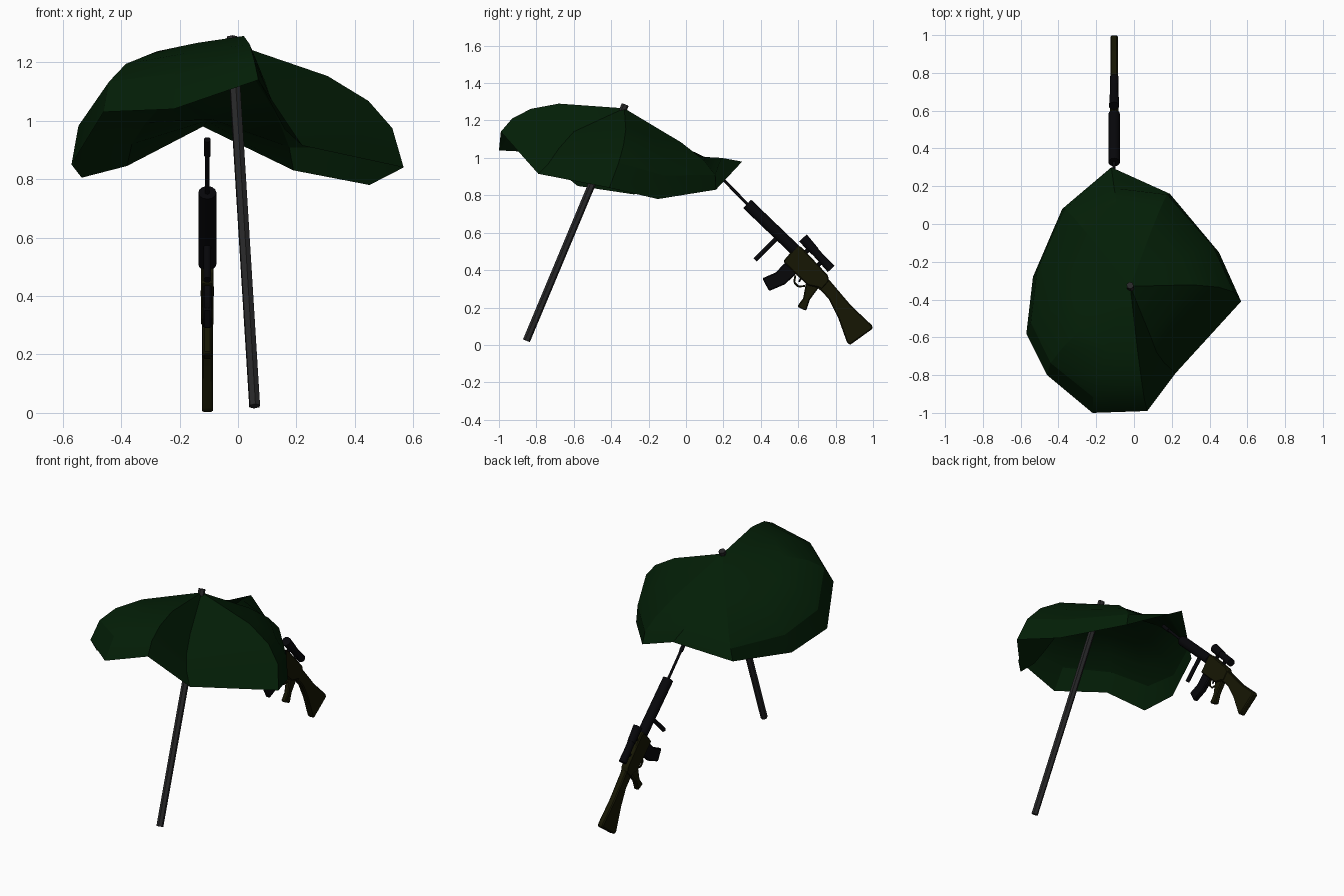
import bpy, bmesh, math
from mathutils import Vector

if "Cube" in bpy.data.objects:
    bpy.data.objects.remove(bpy.data.objects["Cube"])

RX = -0.105  # centre plane of the rifle


def material(name, rgb):
    m = bpy.data.materials.new(name)
    m.diffuse_color = (*rgb, 1)
    m.use_nodes = True
    m.node_tree.nodes["Principled BSDF"].inputs["Base Color"].default_value = m.diffuse_color
    return m


GREEN = material("dark_green_cloth", (0.001, 0.013, 0.002))
BLACK = material("black_metal", (0.002, 0.002, 0.003))
OLIVE = material("olive", (0.008, 0.008, 0.001))
GREY = material("dark_grey", (0.020, 0.020, 0.021))


def finish(name, bm, mat, angle=35):
    me = bpy.data.meshes.new(name)
    bmesh.ops.recalc_face_normals(bm, faces=bm.faces)
    bm.to_mesh(me)
    bm.free()
    ob = bpy.data.objects.new(name, me)
    bpy.context.collection.objects.link(ob)
    me.materials.append(mat)
    bpy.ops.object.select_all(action='DESELECT')
    ob.select_set(True)
    bpy.context.view_layer.objects.active = ob
    bpy.ops.object.shade_smooth_by_angle(angle=math.radians(angle))
    return ob


def tube(name, p0, p1, r0, r1, mat, n=8):
    """Tapered cylinder between two points."""
    p0, p1 = Vector(p0), Vector(p1)
    d = p1 - p0
    bm = bmesh.new()
    bmesh.ops.create_cone(bm, cap_ends=True, segments=n, radius1=r0, radius2=r1, depth=d.length)
    bmesh.ops.rotate(bm, verts=bm.verts, matrix=d.to_track_quat('Z', 'Y').to_matrix())
    bmesh.ops.translate(bm, verts=bm.verts, vec=(p0 + p1) / 2)
    return finish(name, bm, mat, 50)


def gun_tube(name, a, b, r0, r1, mat, n=10):
    return tube(name, (RX, *a), (RX, *b), r0, r1, mat, n)


def plate(name, outline, width, mat):
    """Side outline (y, z) extruded along x, with a light bevel."""
    bm = bmesh.new()
    f = bm.faces.new([bm.verts.new((RX - width / 2, y, z)) for y, z in outline])
    ext = bmesh.ops.extrude_face_region(bm, geom=[f])
    moved = [v for v in ext["geom"] if isinstance(v, bmesh.types.BMVert)]
    bmesh.ops.translate(bm, verts=moved, vec=(width, 0, 0))
    ob = finish(name, bm, mat)
    bev = ob.modifiers.new("bevel", 'BEVEL')
    bev.width, bev.segments = 0.006, 1
    return ob


# --- canopy: ribs from the apex to each rim point, one dented and one folded in
apex = Vector((-0.02, -0.33, 1.265))
axis = Vector((-0.054, 0.38, 0.92)).normalized()
rim = [(-.12, .30, .98), (.19, .16, .83), (.45, -.15, .78), (.567, -.41, .84),
       (.22, -.79, .915), (.07, -.99, 1.14), (-.22, -1, 1.04), (-.46, -.80, 1.03),
       (-.57, -.58, .85), (-.535, -.28, .805), (-.38, .08, .845)]
curve = [(.57, .26), (.81, .46), (.945, .68), (1, 1)]
special = {
    0: [(-.07, -.04, 1.05), (-.09, .10, 1.005), (-.105, .19, 1.0)],
    4: [(.09, -.60, 1.14), (.12, -.68, 1.05), (.16, -.735, .97)],
    5: [(.02, -.68, 1.29), (.04, -.83, 1.262), (.055, -.93, 1.21)],
}
bm = bmesh.new()
top = bm.verts.new(apex)
ribs = []
for i, p in enumerate(rim):
    if i in special:
        pts = special[i] + [p]
    else:
        v = Vector(p) - apex
        depth = v.dot(axis)
        flat = v - axis * depth
        pts = [apex + flat * r + axis * depth * d for r, d in curve]
    ribs.append([bm.verts.new(q) for q in pts])
for i, a in enumerate(ribs):
    b = ribs[(i + 1) % len(ribs)]
    bm.faces.new((top, a[0], b[0]))
    for k in range(len(a) - 1):
        bm.faces.new((a[k], a[k + 1], b[k + 1], b[k]))
finish("canopy", bm, GREEN, 25)

# --- leaning pole
tube("pole", (0.057, -0.853, 0.023), (-0.021, -0.325, 1.285), 0.020, 0.020, GREY, 6)

# --- barrel and fore end
gun_tube("barrel", (.345, .735), (.16, .925), .008, .008, BLACK)
gun_tube("muzzle", (.200, .882), (.148, .935), .012, .012, BLACK)
gun_tube("handguard", (.582, .509), (.327, .754), .031, .031, BLACK, 12)
gun_tube("foregrip", (.49, .575), (.37, .455), .013, .013, BLACK)

# --- body
plate("receiver", [(.519, .447), (.595, .535), (.62, .52), (.759, .372), (.765, .34),
                   (.727, .297), (.706, .307), (.652, .318), (.594, .372)], .044, OLIVE)
plate("magazine", [(.408, .356), (.481, .388), (.529, .440), (.594, .385),
                   (.529, .324), (.444, .288)], .03, BLACK)
plate("pistol_grip", [(.642, .335), (.626, .249), (.594, .205), (.642, .182),
                      (.663, .243), (.71, .307)], .032, OLIVE)
plate("stock", [(.70, .307), (.76, .355), (.882, .211), (.993, .106), (1.0, .088),
                (.877, 0), (.861, .012), (.813, .147), (.765, .243), (.727, .285)], .038, OLIVE)
plate("trigger", [(.612, .365), (.622, .355), (.606, .334), (.600, .338)], .01, BLACK)

# --- trigger guard: a chain of short bars
guard = [(.585, .372), (.578, .335), (.600, .312), (.637, .315)]
for a, b in zip(guard, guard[1:]):
    gun_tube("trigger_guard", a, b, .005, .005, OLIVE, 6)

# --- scope with its two mounts
gun_tube("scope_front", (.69, .50), (.625, .572), .024, .028, BLACK)
gun_tube("scope_tube", (.67, .522), (.755, .427), .022, .022, BLACK)
gun_tube("scope_rear", (.73, .455), (.776, .406), .022, .024, BLACK)
for y, z in ((.635, .49), (.70, .42)):
    gun_tube("scope_mount", (y, z), (y + .04, z + .04), .012, .012, BLACK, 6)
